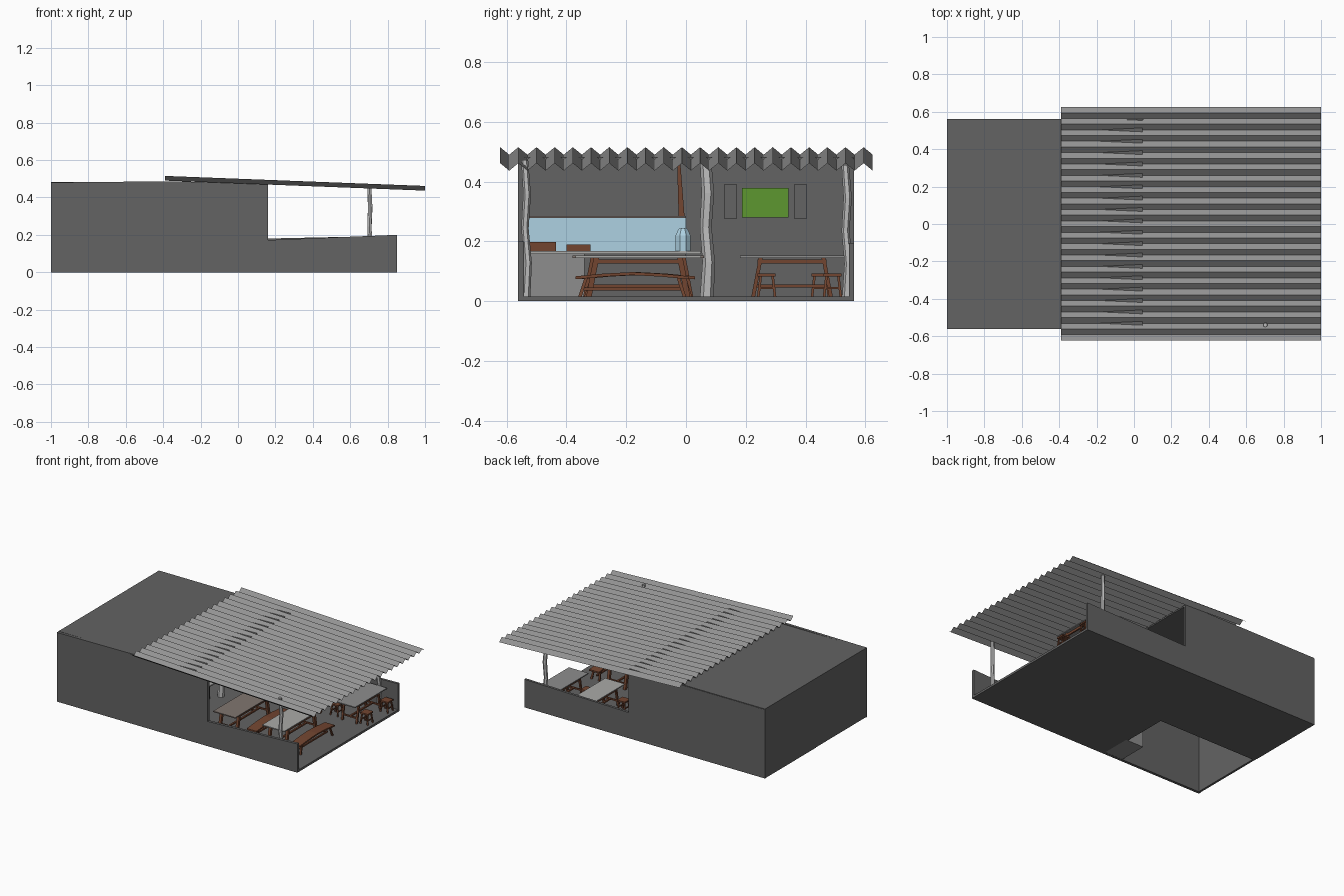
import bpy, bmesh, math
from mathutils import Vector

if "Cube" in bpy.data.objects:
    bpy.data.objects.remove(bpy.data.objects["Cube"])


def mat(name, r, g, b):
    m = bpy.data.materials.new(name)
    m.diffuse_color = (r, g, b, 1)
    m.use_nodes = True
    m.node_tree.nodes["Principled BSDF"].inputs["Base Color"].default_value = m.diffuse_color
    return m


WALL = mat("dark_grey_wall", .125, .125, .125)
SHEET = mat("grey_roof_sheet", .29, .29, .29)
TRUNK = mat("pale_post", .50, .50, .50)
WOOD = mat("brown_wood", .17, .06, .03)
TAUPE = mat("worn_table_top", .22, .18, .16)
PALE = mat("pale_table_top", .40, .40, .39)
STONE = mat("counter_grey", .27, .27, .27)
BLUE = mat("light_blue", .42, .64, .76)
GREEN = mat("leaf_green", .11, .31, .03)


def finish(name, bm, m):
    bmesh.ops.recalc_face_normals(bm, faces=bm.faces)
    me = bpy.data.meshes.new(name)
    bm.to_mesh(me)
    bm.free()
    ob = bpy.data.objects.new(name, me)
    bpy.context.collection.objects.link(ob)
    me.materials.append(m)
    return ob


def add_box(bm, x0, x1, y0, y1, z0, z1):
    vs = bmesh.ops.create_cube(bm, size=1)["verts"]
    for v in vs:
        v.co = Vector((x1 if v.co.x > 0 else x0,
                       y1 if v.co.y > 0 else y0,
                       z1 if v.co.z > 0 else z0))


def box(name, m, *dims):
    bm = bmesh.new()
    add_box(bm, *dims)
    return finish(name, bm, m)


def add_tube(bm, pts, radii, sides):
    # upright tube through horizontal rings
    rings = []
    for (x, y, z), r in zip(pts, radii):
        rings.append([bm.verts.new((x + r * math.cos(a), y + r * math.sin(a), z))
                      for a in [2 * math.pi * (i + .5) / sides for i in range(sides)]])
    for a, b in zip(rings, rings[1:]):
        for i in range(sides):
            j = (i + 1) % sides
            bm.faces.new((a[i], a[j], b[j], b[i]))
    bm.faces.new(rings[0])
    bm.faces.new(rings[-1])


def side_wall(name, prof, y0, y1):
    # XZ outline extruded along y
    bm = bmesh.new()
    f = bm.faces.new([bm.verts.new((x, y0, z)) for x, z in prof])
    ext = bmesh.ops.extrude_face_region(bm, geom=[f])["geom"]
    for v in ext:
        if isinstance(v, bmesh.types.BMVert):
            v.co.y = y1
    finish(name, bm, WALL)


# Building shell
side_wall("front_wall", [(-1, 0), (.85, 0), (.85, .2), (.16, .172), (.16, .478), (-.4, .486), (-1, .48)], -.562, -.543)
side_wall("back_wall", [(-1, 0), (.85, 0), (.85, .195), (.05, .178), (.05, .478), (-1, .478)], .545, .562)
box("left_wall", WALL, -1, -.985, -.55, .555, .002, .478)
box("flat_roof", WALL, -1, .045, -.543, .56, .472, .482)
box("floor_main", WALL, -.22, .85, -.555, .555, 0, .015)
box("floor_rear", WALL, -1, -.22, 0, .555, 0, .015)

# Corrugated sheet, pitched down to the right
bm = bmesh.new()
rows = []
n = 41
for i in range(n + 1):
    y = -.622 + 1.247 * i / n
    h = .0125 if i % 2 == 0 else -.0125
    rows.append((bm.verts.new((-.39, y, .5025 + h)), bm.verts.new((1, y, .449 + h))))
for a, b in zip(rows, rows[1:]):
    bm.faces.new((a[0], a[1], b[1], b[0]))
finish("corrugated_roof", bm, SHEET)

# Crooked trunk posts: x, y, radius, top
for name, x, y, r, top in (("front_post", .705, -.535, .013, .472),
                           ("back_post", .705, .538, .014, .455),
                           ("middle_post", -.18, .07, .021, .478)):
    bm = bmesh.new()
    bend = (0, .006, -.004, .003, -.005)
    pts = [(x + bend[k] * .6, y + bend[k], .015 + (top - .015) * k / 4) for k in range(5)]
    add_tube(bm, pts, [r * s for s in (1.1, 1, .95, 1, .9)], 6)
    finish(name, bm, TRUNK)

# Service counter with blue panel
box("counter_block", STONE, -.36, -.2, -.543, -.34, .001, .158)
box("counter_front", WALL, -.235, -.215, -.34, 0, .001, .158)
box("counter_side", WALL, -.985, -.22, -.02, 0, .001, .158)
box("counter_top", PALE, -.36, -.14, -.543, .05, .158, .167)
box("blue_panel", BLUE, -.225, -.217, -.53, 0, .167, .278)
box("panel_rail", TAUPE, -.235, -.205, -.53, 0, .278, .285)
bm = bmesh.new()
add_tube(bm, [(-.22, -.015, .285), (-.22, -.025, .478)], [.014, .007], 4)
finish("leaning_wood_prop", bm, WOOD)
box("left_tray", WOOD, -.19, -.15, -.525, -.435, .167, .197)
box("right_tray", WOOD, -.19, -.15, -.4, -.32, .167, .19)
bm = bmesh.new()
add_tube(bm, [(-.165, -.01, z) for z in (.167, .22, .238, .245)], [.027, .027, .018, .012], 8)
finish("water_bottle", bm, BLUE)

# Window and shutters on the left wall
box("green_window", GREEN, -.985, -.978, .187, .343, .28, .378)
for nm, y in (("left_shutter", .128), ("right_shutter", .362)):
    box(nm, WALL, -.985, -.976, y, y + .043, .277, .39)


def table(name, x, y, w, l, m, leg):
    box(name + "_top", m, x - w / 2, x + w / 2, y - l / 2, y + l / 2, .145, .152)
    bm = bmesh.new()
    dx, dy = w / 2 - .02, l / 2 - .07
    for sx in (-1, 1):
        for sy in (-1, 1):
            add_tube(bm, [(x + sx * dx, y + sy * (dy + .025), .015), (x + sx * dx, y + sy * dy, .145)], [leg, leg], 4)
        add_box(bm, x + sx * dx - .005, x + sx * dx + .005, y - dy - .01, y + dy + .01, .125, .14)
    for sy in (-1, 1):
        yy = y + sy * (dy + .018)
        add_box(bm, x - dx, x + dx, yy - .005, yy + .005, .045, .055)
    add_box(bm, x - .006, x + .006, y - dy - .018, y + dy + .018, .045, .055)
    finish(name + "_frame", bm, WOOD)


def bench(name, x, y, w, l):
    bm = bmesh.new()
    # gently arched plank
    prof = [(-.5, .083), (-.25, .092), (0, .097), (.25, .092), (.5, .083)]
    loop = [(t * l, z) for t, z in prof] + [(t * l, z - .01) for t, z in reversed(prof)]
    f = bm.faces.new([bm.verts.new((x - w / 2, y + a, z)) for a, z in loop])
    ext = bmesh.ops.extrude_face_region(bm, geom=[f])["geom"]
    for v in ext:
        if isinstance(v, bmesh.types.BMVert):
            v.co.x = x + w / 2
    for sx in (-1, 1):
        for sy in (-1, 1):
            add_tube(bm, [(x + sx * w * .4, y + sy * l * .46, .015), (x + sx * w * .3, y + sy * l * .4, .085)], [.008, .008], 4)
    add_box(bm, x - .005, x + .005, y - l * .43, y + l * .43, .035, .045)
    finish(name, bm, WOOD)


def stool(name, x, y):
    bm = bmesh.new()
    s = .03
    add_box(bm, x - s, x + s, y - s, y + s, .083, .093)
    for sx in (-1, 1):
        for sy in (-1, 1):
            add_tube(bm, [(x + sx * .028, y + sy * .028, .015), (x + sx * .02, y + sy * .02, .083)], [.006, .006], 4)
        add_box(bm, x + sx * .024 - .003, x + sx * .024 + .003, y - .024, y + .024, .04, .047)
    finish(name, bm, WOOD)


# Seating
table("inner_table", .16, -.16, .17, .44, TAUPE, .013)
table("outer_table", .53, -.16, .17, .42, PALE, .013)
bench("inner_bench", .35, -.16, .075, .38)
bench("outer_bench", .70, -.18, .075, .38)
table("back_table_outer", .70, .355, .15, .35, STONE, .009)
table("back_table_inner", .42, .355, .15, .35, PALE, .009)
for i, (x, y) in enumerate([(.57, .27), (.57, .45), (.29, .27), (.29, .45), (.80, .27), (.80, .49)]):
    stool("stool_%d" % (i + 1), x, y)
